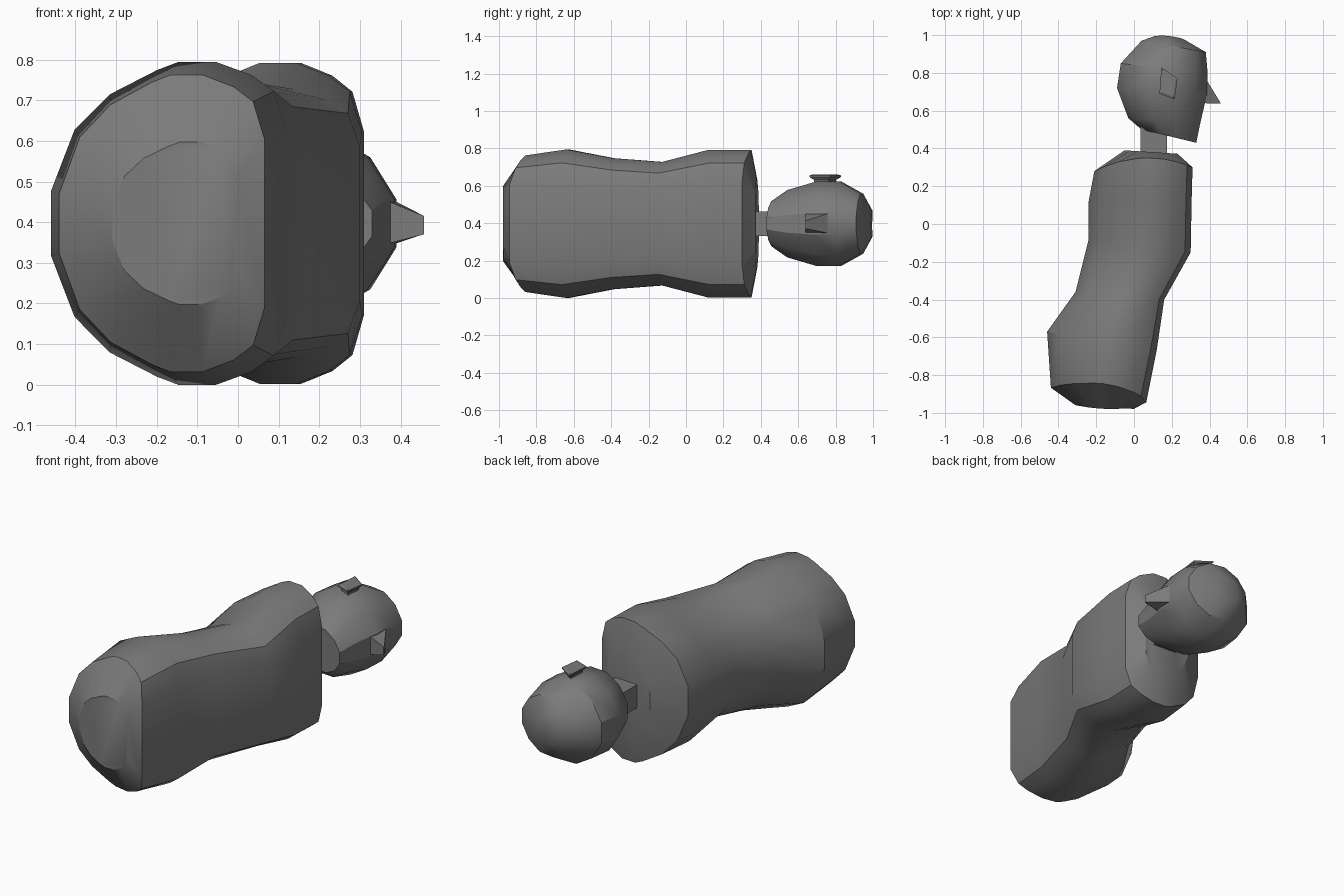
import bpy, bmesh, math

if "Cube" in bpy.data.objects:
    bpy.data.objects.remove(bpy.data.objects["Cube"])

CZ = 0.397  # height of the body's mirror plane

# half cross-sections (u across x, v up), mirrored in v
TORSO = [(-1, .2), (-.8, .58), (-.5, .8), (-.1, .95), (.08, 1),
         (.4, 1), (.7, .92), (.89, .82), (1, .57)]
SKULL = [(-1, .26), (-.72, .72), (-.27, 1), (.27, 1), (.72, .72), (1, .26)]

dark = bpy.data.materials.new("dark_grey")
dark.diffuse_color = (.2, .2, .2, 1)
dark.use_nodes = True
dark.node_tree.nodes["Principled BSDF"].inputs["Base Color"].default_value = dark.diffuse_color


def finish(name, bm, angle):
    bmesh.ops.recalc_face_normals(bm, faces=bm.faces)
    mesh = bpy.data.meshes.new(name)
    bm.to_mesh(mesh)
    bm.free()
    mesh.materials.append(dark)
    obj = bpy.data.objects.new(name, mesh)
    bpy.context.collection.objects.link(obj)
    bpy.ops.object.select_all(action='DESELECT')
    obj.select_set(True)
    bpy.context.view_layer.objects.active = obj
    if angle:
        bpy.ops.object.shade_smooth_by_angle(angle=math.radians(angle))


def loft(name, rings, angle=32):
    """Skin closed rings of points and cap both ends."""
    bm = bmesh.new()
    loops = [[bm.verts.new(p) for p in ring] for ring in rings]
    for a, b in zip(loops, loops[1:]):
        n = len(a)
        for i in range(n):
            j = (i + 1) % n
            bm.faces.new((a[i], a[j], b[j], b[i]))
    bm.faces.new(loops[0][::-1])
    bm.faces.new(loops[-1])
    finish(name, bm, angle)


def section(half, xl, yl, xr, yr, hz, bulge=0, bend=0):
    """Slanted ring between a left and a right point."""
    outline = half + [(u, -v) for u, v in reversed(half)]
    pts = []
    for u, v in outline:
        t = (u + 1) / 2
        y = yl + (yr - yl) * t + bulge * (1 - u * u) + bend * v * v
        pts.append((xl + (xr - xl) * t, y, CZ + hz * v))
    return pts


# torso: rounded seat, waist, chest and domed shoulder end
loft("torso", [section(TORSO, *r) for r in (
    (-.31, -.96, .0, -.985, .2, -.025, .02),
    (-.44, -.87, .065, -.97, .365, 0, .08),
    (-.46, -.57, .12, -.67, .397),
    (-.31, -.36, .16, -.40, .35),
    (-.24, -.08, .30, -.15, .33),
    (-.24, .12, .305, .12, .395),
    (-.21, .28, .31, .30, .395, .06),
    (-.05, .39, .23, .372, .24))])

# head: from jaw to crown
loft("head", [section(SKULL, *r) for r in (
    (.04, .50, .33, .43, .12),
    (-.03, .56, .35, .53, .18),
    (-.09, .72, .385, .68, .225),
    (-.07, .85, .39, .80, .225),
    (.04, .97, .38, .91, .16),
    (.11, .995, .26, .98, .07, .008))])

# neck: square post
loft("neck", [[(x, y, CZ + s * .065) for x, s in
               ((.035, -1), (.175, -1), (.175, 1), (.035, 1))]
              for y in (.36, .52)], 0)

# nose: tapered wedge
loft("nose", [[(.36, .64, .345), (.38, .77, .345), (.38, .77, .455), (.36, .64, .455)],
              [(.458, .637, .37), (.456, .645, .37), (.456, .645, .415), (.458, .637, .415)]], 0)

# ear: thin flared diamond with a rimmed top
DIAMOND = [(.145, .83), (.23, .77), (.215, .66), (.135, .69)]
EX = sum(p[0] for p in DIAMOND) / 4
EY = sum(p[1] for p in DIAMOND) / 4
loft("ear", [[(EX + (x - EX) * s, EY + (y - EY) * s, z) for x, y in DIAMOND]
             for s, z in ((.7, .60), (.7, .632), (1, .647), (1, .655), (.8, .66))], 0)
